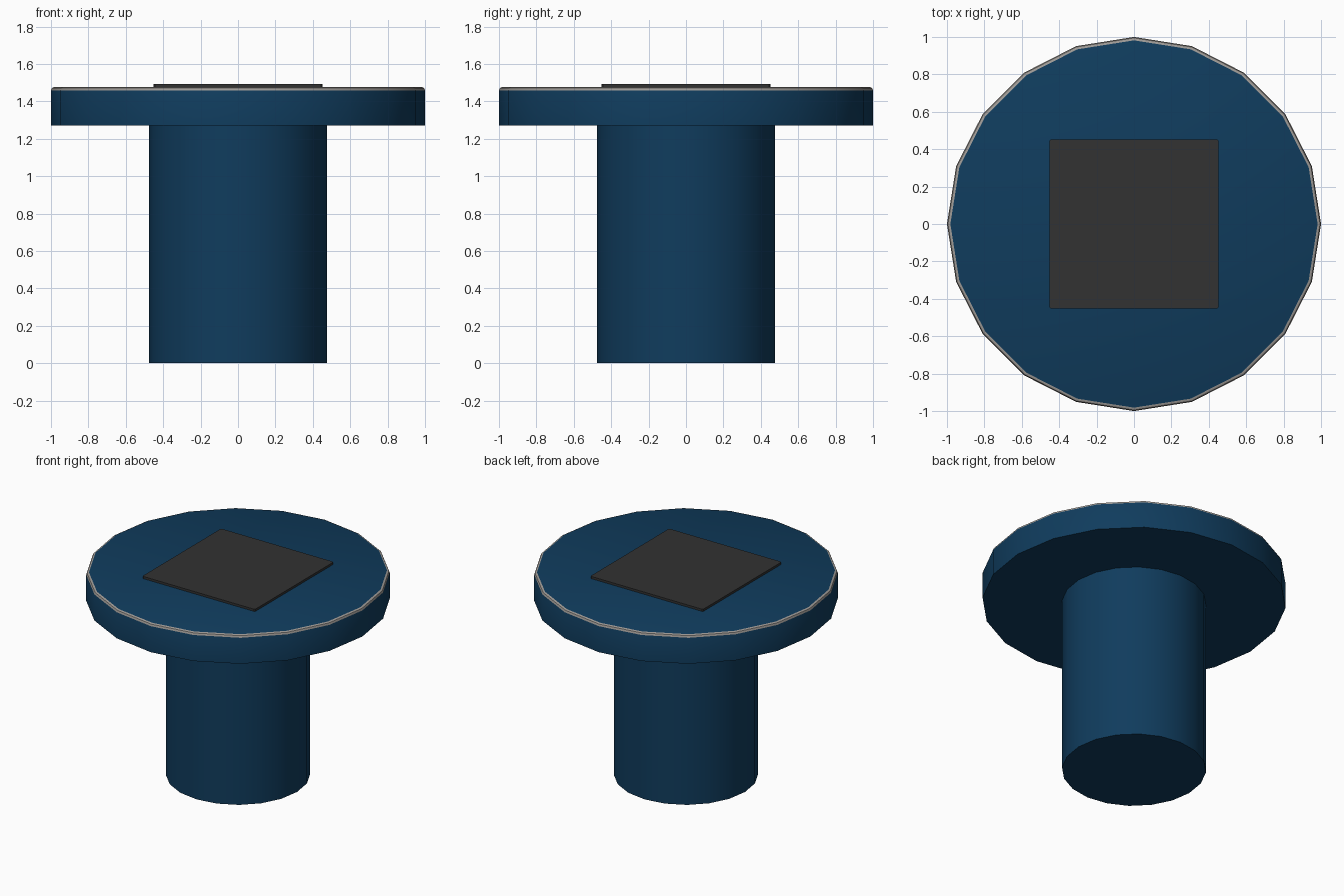
import bpy, bmesh
from mathutils import Matrix

if "Cube" in bpy.data.objects:
    bpy.data.objects.remove(bpy.data.objects["Cube"])


def mat(name, col):
    m = bpy.data.materials.new(name)
    m.diffuse_color = (*col, 1)
    m.use_nodes = True
    m.node_tree.nodes["Principled BSDF"].inputs["Base Color"].default_value = m.diffuse_color
    return m


blue = mat("blue_paint", (0.005, 0.045, 0.11))
metal = mat("rim_metal", (0.35, 0.33, 0.31))
dark = mat("dark_pad", (0.032, 0.032, 0.032))


def finish(name, bm, mats, smooth=True):
    bmesh.ops.recalc_face_normals(bm, faces=bm.faces)
    me = bpy.data.meshes.new(name)
    bm.to_mesh(me)
    bm.free()
    for m in mats:
        me.materials.append(m)
    ob = bpy.data.objects.new(name, me)
    bpy.context.collection.objects.link(ob)
    if smooth:
        me.shade_smooth()
        me.set_sharp_from_angle(angle=0.55)
    return ob


def cylinder(r, z0, z1, sides=20):
    bm = bmesh.new()
    bmesh.ops.create_cone(bm, cap_ends=True, segments=sides, radius1=r, radius2=r,
                          depth=z1 - z0, matrix=Matrix.Translation((0, 0, (z0 + z1) / 2)))
    return bm


# Central column
finish("column", cylinder(0.475, 0, 1.27), [blue])

# Disc top with a rounded metal rim
bm = cylinder(1.0, 1.27, 1.477)
top_edges = [e for e in bm.edges if all(v.co.z > 1.4 for v in e.verts)]
bmesh.ops.bevel(bm, geom=top_edges, offset=0.018, offset_type='OFFSET', segments=2,
                profile=0.5, affect='EDGES', material=1)
finish("disc_top", bm, [blue, metal])

# Square pad with slightly rounded corners
bm = bmesh.new()
bmesh.ops.create_cube(bm, size=1, matrix=Matrix.Translation((0, 0, 1.4825))
                      @ Matrix.Diagonal((0.905, 0.905, 0.021, 1)))
corners = [e for e in bm.edges if abs(e.verts[0].co.z - e.verts[1].co.z) > 0.01]
bmesh.ops.bevel(bm, geom=corners, offset=0.008, segments=1, affect='EDGES')
finish("square_pad", bm, [dark], smooth=False)
